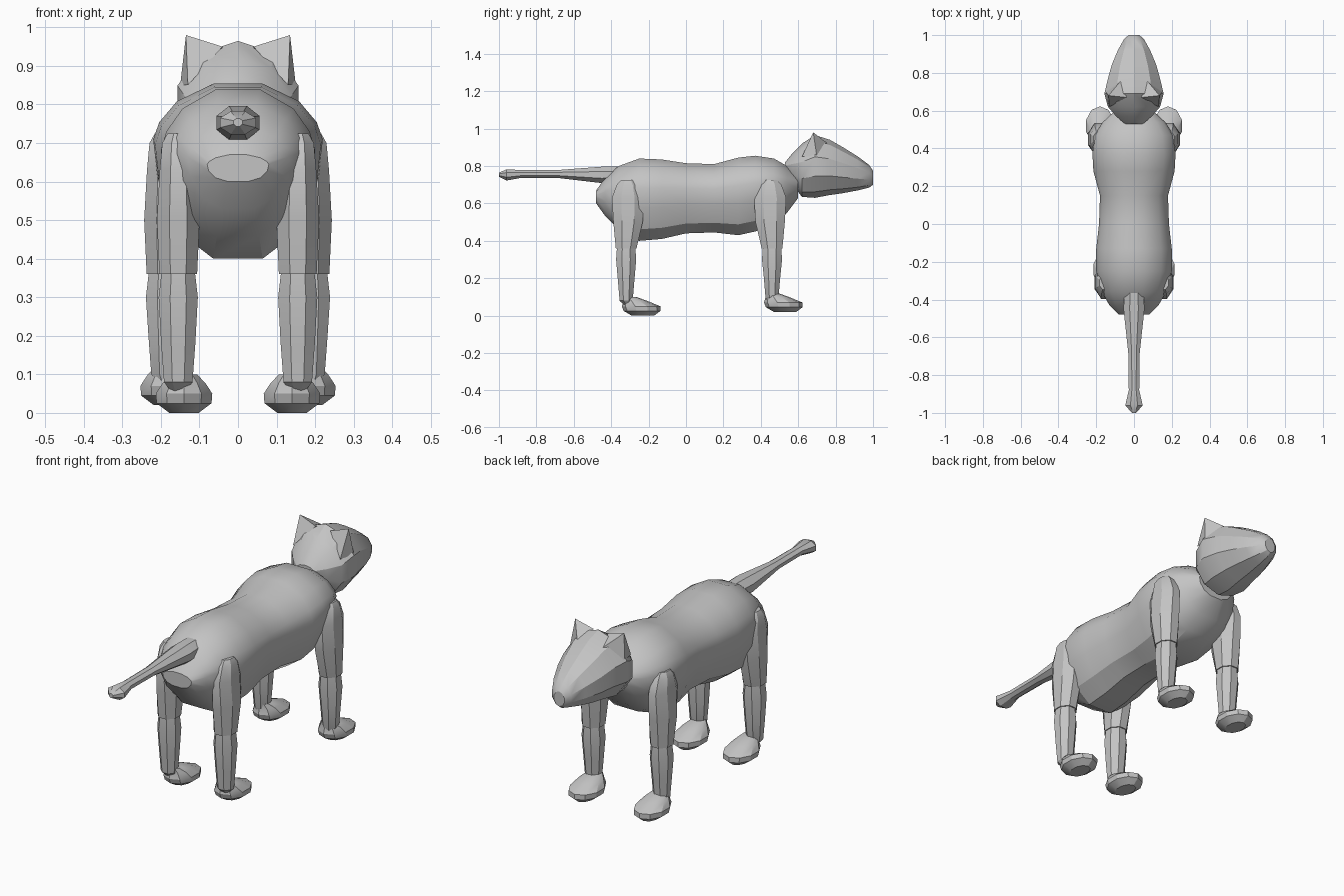
import bpy
import bmesh
from math import cos, sin, pi

cube = bpy.data.objects.get("Cube")
if cube:
    bpy.data.objects.remove(cube)

grey = bpy.data.materials.new("plain grey")
grey.use_nodes = True
COLOUR = (0.55, 0.55, 0.55, 1)
grey.diffuse_color = COLOUR
grey.node_tree.nodes["Principled BSDF"].inputs["Base Color"].default_value = COLOUR


def finish(name, bm, angle=0.5):
    bmesh.ops.recalc_face_normals(bm, faces=bm.faces)
    mesh = bpy.data.meshes.new(name)
    bm.to_mesh(mesh)
    bm.free()
    mesh.materials.append(grey)
    obj = bpy.data.objects.new(name, mesh)
    bpy.context.collection.objects.link(obj)
    bpy.ops.object.select_all(action='DESELECT')
    obj.select_set(True)
    bpy.context.view_layer.objects.active = obj
    bpy.ops.object.shade_smooth_by_angle(angle=angle)
    return obj


def loft(name, rings, outline, angle=0.5):
    """Skin a unit outline through rings; each ring maps (u, v) to a point."""
    bm = bmesh.new()
    loops = [[bm.verts.new(ring(u, v)) for u, v in outline] for ring in rings]
    n = len(outline)
    for a, b in zip(loops, loops[1:]):
        for i in range(n):
            j = (i + 1) % n
            bm.faces.new((a[i], a[j], b[j], b[i]))
    bm.faces.new(loops[0])
    bm.faces.new(loops[-1])
    return finish(name, bm, angle)


def along_y(y, low, high, half):
    return lambda u, v: (u * half, y, (low + high) / 2 + v * (high - low) / 2)


def along_z(x, y, z, rx, ry):
    return lambda u, v: (x + u * rx, y + v * ry, z)


def circle(n):
    return [(cos(2 * pi * (i + .5) / n), sin(2 * pi * (i + .5) / n)) for i in range(n)]


# Torso: rounded back, crease along the flank, narrowing belly
right = [(.28, 1), (.72, .77), (.93, .5), (1, .28), (.95, -.2), (.72, -.72), (.32, -1)]
torso_outline = right + [(-u, v) for u, v in reversed(right)]
torso = [(-.48, .60, .67, .08), (-.43, .53, .74, .13), (-.36, .46, .80, .17),
         (-.25, .40, .84, .20), (-.13, .41, .835, .20), (0, .44, .815, .185),
         (.15, .445, .81, .18), (.28, .43, .845, .215), (.37, .45, .855, .22),
         (.47, .49, .84, .21), (.54, .55, .80, .165), (.60, .63, .75, .10)]
loft("torso", [along_y(*r) for r in torso], torso_outline)

# Head tapering to a blunt muzzle
head = [(.53, .77, .82, .05), (.57, .70, .87, .10), (.62, .635, .92, .145),
        (.69, .63, .965, .165), (.77, .645, .94, .145), (.84, .655, .90, .125),
        (.92, .67, .85, .09), (.98, .685, .805, .055), (1.0, .70, .775, .03)]
loft("head", [along_y(*r) for r in head], circle(10))

# Tail with a flared tip
tail = [(-.36, .71, .80, .055), (-.45, .705, .80, .06), (-.69, .735, .78, .032),
        (-.88, .735, .78, .03), (-.96, .72, .785, .05), (-1.0, .742, .765, .012)]
loft("tail", [along_y(*r) for r in tail], circle(8))

for side, word in ((1, "left"), (-1, "right")):
    # Ear: a small pyramid on the crown
    bm = bmesh.new()
    tip = bm.verts.new((side * .135, .68, .98))
    base = [bm.verts.new((side * x, y, z)) for x, y, z in
            ((.04, .67, .95), (.13, .62, .85), (.15, .70, .85), (.06, .77, .91))]
    for i in range(4):
        bm.faces.new((base[i], base[(i + 1) % 4], tip))
    bm.faces.new(base)
    finish(word + "_ear", bm, 0.3)

    # Legs: hip cap, thigh, knee, shin, then a flat oval paw
    for end, x, y, lift, slant in (("hind", .155, -.31, 0, -.01), ("front", .188, .45, .02, .01)):
        upper = [(.725, .03, .04, 0), (.70, .045, .065, 0), (.63, .052, .093, 0),
                 (.50, .06, .085, 0), (.36, .053, .06, slant)]
        lower = [(.38, .045, .052, slant), (.30, .055, .058, slant),
                 (.18, .048, .047, slant), (.08, .04, .038, slant), (.055, .02, .02, 0)]
        for part, rings in (("upper_leg", upper), ("lower_leg", lower)):
            loft(f"{word}_{end}_{part}",
                 [along_z(side * x, y + dy, z + (lift if z < .3 else 0), rx, ry)
                  for z, rx, ry, dy in rings], circle(8))
        paw = [(0, .04, .06, .08), (.025, .075, .098, .075), (.05, .077, .103, .07),
               (.078, .058, .065, .04), (.1, .035, .035, .01)]
        paw_x = side * (x - (.015 if end == "hind" else .008))
        loft(f"{word}_{end}_paw",
             [along_z(paw_x, y + dy, z + lift, rx, ry) for z, rx, ry, dy in paw], circle(10))
